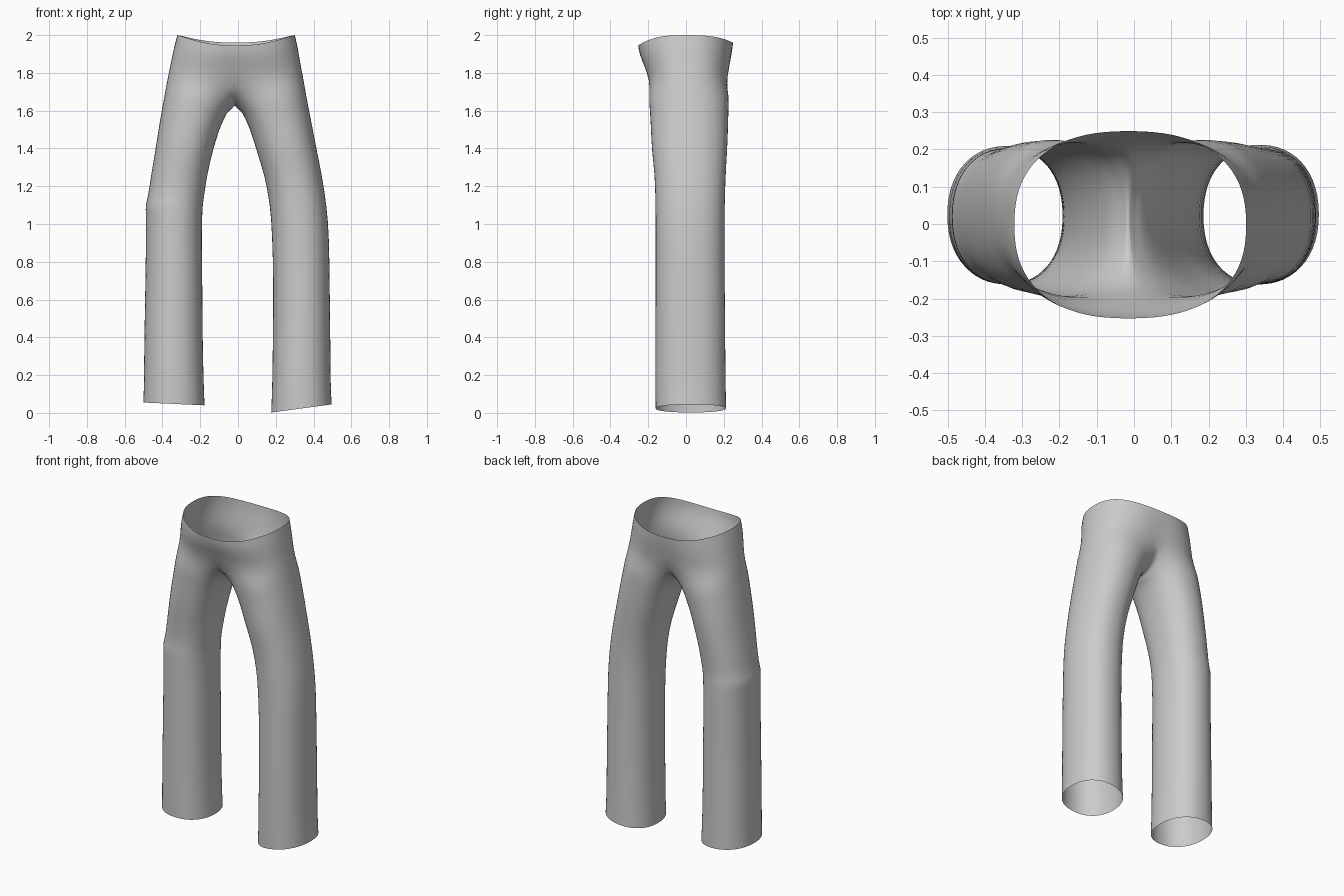
import bpy, bmesh
from math import cos, sin, radians, pi

if "Cube" in bpy.data.objects:
    bpy.data.objects.remove(bpy.data.objects["Cube"])

MID = -0.015          # x of the centre seam
OUT, INN = 20, 8      # segments round the outside / across the inseam


def spow(v, n):
    return (abs(v) ** (2 / n)) * (1 if v >= 0 else -1)


# Hips: blend toward waist, right width, left width, front y, back y
HIPS = [(1.0, 0.302, 0.322, -0.254, 0.250),
        (0.72, 0.317, 0.340, -0.253, 0.250),
        (0.36, 0.330, 0.356, -0.232, 0.243),
        (0.0, 0.347, 0.374, -0.213, 0.236)]
HIP_Z = 1.77

# Legs: z, outer x, inner x, front y, back y
RIGHT_LEG = [(1.68, .362, -.005, -.200, .230), (1.60, .378, .020, -.192, .226),
             (1.50, .397, .065, -.187, .224), (1.38, .420, .100, -.182, .219),
             (1.26, .445, .140, -.166, .211), (1.10, .470, .170, -.163, .206),
             (0.95, .483, .180, -.161, .205), (0.70, .486, .187, -.162, .206),
             (0.40, .490, .184, -.163, .209), (0.15, .491, .181, -.164, .211),
             (0.045, .497, .175, -.162, .214)]
LEFT_LEG = [(1.68, .390, .030, -.200, .230), (1.60, .405, .055, -.192, .226),
            (1.50, .422, .100, -.187, .224), (1.38, .440, .135, -.180, .218),
            (1.26, .461, .163, -.164, .208), (1.14, .478, .180, -.158, .200),
            (1.10, .491, .186, -.164, .204), (1.06, .489, .188, -.163, .205),
            (0.95, .488, .192, -.162, .205), (0.70, .491, .188, -.162, .206),
            (0.40, .497, .187, -.163, .207), (0.15, .499, .181, -.164, .209),
            (0.055, .502, .176, -.162, .211)]


def hip_arc(row, side):
    """Half outline of the hips, front centre to back centre."""
    t, right, left, front, back = row
    w = (right - MID) if side > 0 else (left + MID)
    pts = []
    for j in range(OUT + 1):
        a = -pi / 2 + pi * j / OUT
        c, s = spow(max(cos(a), 0) if 0 < j < OUT else 0, 2.4), spow(sin(a), 2.4)
        y = (front + back) / 2 + (back - front) / 2 * s
        y *= 1 - 0.10 * (1 - t) * (1 - c) ** 2           # groove at the seam
        dip = 0.055 if y < 0 else 0.04
        z_top = 2.0 - dip * abs(s) ** 3                  # waist dips front and back
        pts.append((MID + side * w * c, y, HIP_Z + (z_top - HIP_Z) * t))
    return pts


def leg_ring(row, side, hem):
    z, outer, inner, front, back = row
    pts = []
    for j in range(OUT + INN):
        if j <= OUT:
            a = radians(-135 + 270 * j / OUT)
        else:
            a = radians(135 + 90 * (j - OUT) / INN)
        c, s = spow(cos(a), 2.2), spow(sin(a), 2.2)
        x = (outer + inner) / 2 + (outer - inner) / 2 * c
        zz = z - hem * (1 - c) / 2
        if z > 1.65:                                     # bend under the crotch
            zz -= 0.075 * max(0, -c) ** 2
        pts.append((side * x, (front + back) / 2 + (back - front) / 2 * s, zz))
    return pts


def build_side(bm, side, legs, hem_drop):
    rings = [[bm.verts.new(p) for p in hip_arc(r, side)] for r in HIPS]
    for a, b in zip(rings, rings[1:]):
        for j in range(OUT):
            bm.faces.new((a[j], a[j + 1], b[j + 1], b[j]))
    # Saddle curve between the legs closes the top ring of each leg
    top = rings[-1]
    y0, y1 = top[0].co.y, top[-1].co.y
    for k in range(1, INN):
        t = 2 * k / INN - 1
        y = (y0 + y1) / 2 - (y1 - y0) / 2 * spow(t, 2.3)
        top.append(bm.verts.new((MID, y, 1.635 + (HIP_Z - 1.635) * abs(t) ** 2.2)))
    prev = top
    for i, row in enumerate(legs):
        hem = hem_drop if i == len(legs) - 1 else 0
        ring = [bm.verts.new(p) for p in leg_ring(row, side, hem)]
        n = len(ring)
        for j in range(n):
            k = (j + 1) % n
            bm.faces.new((prev[j], prev[k], ring[k], ring[j]))
        prev = ring


# Trousers: one open cloth surface, both halves welded on the centre seam
bm = bmesh.new()
build_side(bm, 1, RIGHT_LEG, 0.043)
build_side(bm, -1, LEFT_LEG, 0.015)
bmesh.ops.remove_doubles(bm, verts=bm.verts, dist=0.0005)
bmesh.ops.recalc_face_normals(bm, faces=bm.faces)
mesh = bpy.data.meshes.new("trousers")
bm.to_mesh(mesh)
bm.free()
mesh.shade_smooth()
trousers = bpy.data.objects.new("trousers", mesh)
bpy.context.collection.objects.link(trousers)
sub = trousers.modifiers.new("soft_cloth", 'SUBSURF')
sub.levels = sub.render_levels = 1
